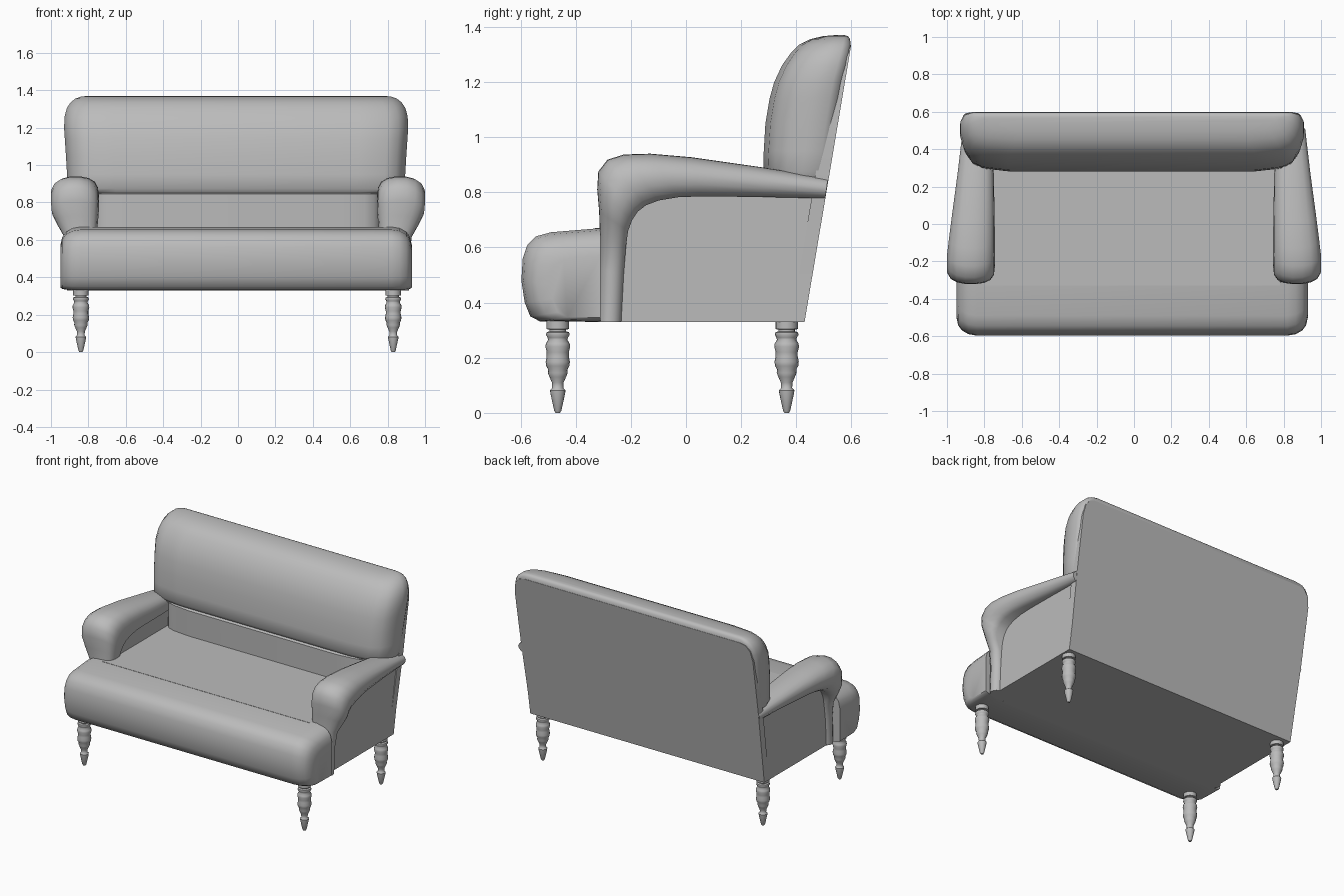
import bpy, bmesh, math
from mathutils import Vector

grey = bpy.data.materials.new("grey upholstery")
grey.diffuse_color = (0.5, 0.5, 0.5, 1)
CX = -0.01  # seat and back sit slightly left of centre


def finish(name, bm, angle=40):
    bmesh.ops.recalc_face_normals(bm, faces=bm.faces)
    me = bpy.data.meshes.new(name)
    bm.to_mesh(me)
    bm.free()
    me.materials.append(grey)
    ob = bpy.data.objects.new(name, me)
    bpy.context.collection.objects.link(ob)
    bpy.ops.object.select_all(action='DESELECT')
    ob.select_set(True)
    bpy.context.view_layer.objects.active = ob
    bpy.ops.object.shade_smooth_by_angle(angle=math.radians(angle))
    return ob


def loft(name, rings, angle=40):
    """Skin closed rings of equal length and cap both ends."""
    bm = bmesh.new()
    vs = [[bm.verts.new(p) for p in r] for r in rings]
    n = len(vs[0])
    for a, b in zip(vs, vs[1:]):
        for i in range(n):
            j = (i + 1) % n
            bm.faces.new((a[i], a[j], b[j], b[i]))
    bm.faces.new(vs[0])
    bm.faces.new(vs[-1])
    return finish(name, bm, angle)


def back_y(z):
    """Sloping rear plane of the sofa."""
    return 0.43 + 0.17 * (z - 0.33) / 1.01


# Front seat roll: side profile lofted along x, shrinking at the rounded ends
roll = [(-0.31, 0.33), (-0.53, 0.332), (-0.565, 0.35), (-0.585, 0.40), (-0.597, 0.48),
        (-0.592, 0.56), (-0.575, 0.61), (-0.545, 0.64), (-0.49, 0.655), (-0.31, 0.67)]
ends = [(0.83, 0), (0.875, 0.008), (0.91, 0.028), (0.93, 0.055), (0.94, 0.10)]
rings = []
for x, d in [(-x, d) for x, d in reversed(ends)] + ends:
    ring = []
    for y, z in roll:
        yy = y + d * min(1, (-0.31 - y) / 0.2)
        zz = z - d * max(-0.15, (z - 0.45) / 0.22)
        ring.append((x + CX, yy, zz))
    rings.append(ring)
loft("seat_front_roll", rings, 50)

# Seat deck between the arms
deck = [(-0.33, 0.33), (0.42, 0.33), (0.47, 0.67), (-0.33, 0.67)]
loft("seat", [[(x + CX, y, z) for y, z in deck] for x in (-0.79, 0.79)])

# Back cushion: horizontal rings (height, front y, rear y, half width)
levels = [(0.60, 0.285, 0.45, 0.78), (0.845, 0.28, 0.49, 0.78), (0.85, 0.30, 0.505, 0.89),
          (0.875, 0.28, 0.515, 0.90), (0.95, 0.282, 0.53, 0.904), (1.05, 0.288, 0.545, 0.91),
          (1.14, 0.303, 0.56, 0.916), (1.20, 0.32, 0.57, 0.92), (1.26, 0.348, 0.585, 0.917),
          (1.305, 0.38, 0.593, 0.905), (1.335, 0.41, 0.597, 0.885), (1.355, 0.45, 0.595, 0.86),
          (1.366, 0.495, 0.588, 0.83), (1.37, 0.54, 0.575, 0.79)]
plan = [(0.72, 0), (0.88, 0.07), (0.945, 0.18), (0.98, 0.36), (1, 0.6), (1, 0.85), (0.985, 0.96), (0.955, 1)]
rings = []
for z, yf, yb, w in levels:
    half = [(u * w, yf + (yb - yf) * v) for u, v in plan]
    rings.append([(x + CX, y, z) for x, y in half] +
                 [(-x + CX, y, z) for x, y in reversed(half)])
loft("back_cushion", rings, 50)

# Flat rear panel from the base to the top of the back
half = [(0.885, 0.33), (0.90, 0.85), (0.903, 1.22), (0.89, 1.29), (0.86, 1.325), (0.82, 1.335)]
outline = half + [(-x, z) for x, z in reversed(half)]
loft("rear_panel", [[(x + CX, back_y(z) - t, z) for x, z in outline] for t in (0, 0.05)])

# Arms: a band sweeping up the front post and back along the top.
# Each station: inner-curve (y, z), outer-curve (y, z), inner x, outer x
path = [((-0.235, 0.33), (-0.322, 0.33), 0.76, 0.915),
        ((-0.226, 0.50), (-0.316, 0.52), 0.76, 0.915),
        ((-0.218, 0.60), (-0.312, 0.64), 0.755, 0.93),
        ((-0.21, 0.66), (-0.315, 0.73), 0.75, 0.97),
        ((-0.195, 0.70), (-0.322, 0.81), 0.745, 0.997),
        ((-0.175, 0.73), (-0.318, 0.875), 0.743, 1.0),
        ((-0.145, 0.753), (-0.285, 0.918), 0.743, 1.0),
        ((-0.10, 0.77), (-0.225, 0.937), 0.743, 1.0),
        ((-0.03, 0.782), (-0.13, 0.94), 0.744, 0.99),
        ((0.05, 0.785), (0.02, 0.927), 0.745, 0.975),
        ((0.28, 0.783), (0.28, 0.89), 0.75, 0.942),
        ((0.505, 0.778), (0.515, 0.852), 0.77, 0.915)]
section = [(0, 0.02), (0.35, 0), (0.62, 0.02), (0.82, 0.09), (0.94, 0.22), (1, 0.42), (0.99, 0.62),
           (0.92, 0.80), (0.78, 0.93), (0.55, 1), (0.3, 0.98), (0.1, 0.9), (0, 0.78)]
panel = [(-0.27, 0.33), (0.43, 0.33), (0.508, 0.80), (-0.05, 0.80), (-0.17, 0.76), (-0.24, 0.65)]
for s, side in ((1, "right"), (-1, "left")):
    rings = []
    for lo, hi, xi, xo in path:
        lo, hi = Vector(lo), Vector(hi)
        ring = []
        for k, t in section:
            p = lo.lerp(hi, k)
            ring.append((s * (xi + (xo - xi) * t), p.x, p.y))
        rings.append(ring)
    loft(side + "_arm", rings, 50)
    # Flat side panel below the arm
    off = CX if s < 0 else CX / 2
    loft(side + "_side_panel",
         [[(s * x + off, y, z) for y, z in panel] for x in (0.76, 0.885)])

# Turned legs: (radius, height)
turning = [(0.008, 0), (0.013, 0.008), (0.027, 0.072), (0.028, 0.082), (0.02, 0.09), (0.021, 0.11),
           (0.03, 0.13), (0.036, 0.145), (0.035, 0.158), (0.042, 0.17), (0.044, 0.185),
           (0.040, 0.205), (0.040, 0.22), (0.045, 0.24), (0.043, 0.252), (0.035, 0.265),
           (0.037, 0.273), (0.043, 0.283), (0.041, 0.292), (0.03, 0.296), (0.03, 0.302),
           (0.041, 0.304), (0.041, 0.335)]
for y, end in ((-0.465, "front"), (0.365, "rear")):
    for x, side in ((-0.84, "left"), (0.83, "right")):
        rings = [[(x + r * math.cos(a * math.tau / 16), y + r * math.sin(a * math.tau / 16), z)
                  for a in range(16)] for r, z in turning]
        loft(f"{end}_{side}_leg", rings, 50)
